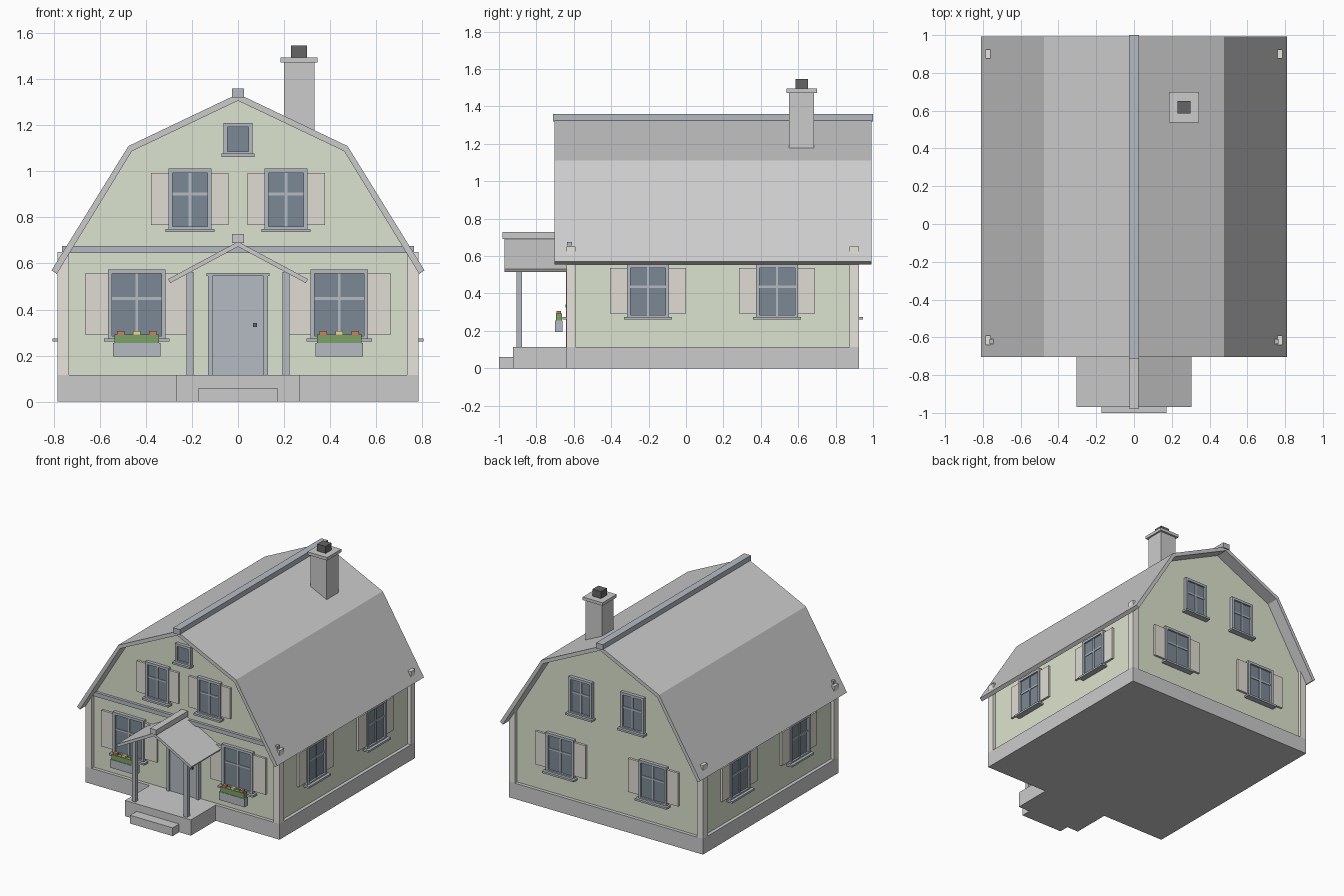
import bpy, bmesh, math
from mathutils import Matrix

if "Cube" in bpy.data.objects:
    bpy.data.objects.remove(bpy.data.objects["Cube"])


def mat(name, r, g, b):
    m = bpy.data.materials.new(name)
    m.diffuse_color = (r, g, b, 1)
    m.use_nodes = True
    m.node_tree.nodes["Principled BSDF"].inputs["Base Color"].default_value = m.diffuse_color
    return m


GREEN = mat("wall_green", 0.72, 0.77, 0.62)
SLATE = mat("slate_trim", 0.46, 0.50, 0.54)
GLASS = mat("dark_glass", 0.20, 0.25, 0.30)
BEIGE = mat("shutter_beige", 0.74, 0.72, 0.65)
CREAM = mat("corner_cream", 0.81, 0.78, 0.73)
BLACK = mat("black", 0.13, 0.13, 0.13)
LEAF = mat("leaf_green", 0.20, 0.36, 0.13)
RED = mat("flower_red", 0.68, 0.20, 0.12)
YELLOW = mat("flower_yellow", 0.90, 0.70, 0.30)


def finish(name, bm, material=None, matrix=None):
    bmesh.ops.recalc_face_normals(bm, faces=bm.faces[:])
    me = bpy.data.meshes.new(name)
    bm.to_mesh(me)
    bm.free()
    ob = bpy.data.objects.new(name, me)
    bpy.context.collection.objects.link(ob)
    if material:
        me.materials.append(material)
    if matrix:
        ob.matrix_world = matrix
    return ob


def box(name, x, y, z, material=None, matrix=None):
    """Box from (min, max) ranges along each axis."""
    bm = bmesh.new()
    bmesh.ops.create_cube(bm, size=1)
    for v in bm.verts:
        for i, (lo, hi) in enumerate((x, y, z)):
            v.co[i] = lo if v.co[i] < 0 else hi
    return finish(name, bm, material, matrix)


def prism(name, pts, y0, y1, material=None):
    """Extrude an x-z outline along y."""
    bm = bmesh.new()
    face = bm.faces.new([bm.verts.new((x, y0, z)) for x, z in pts])
    ext = bmesh.ops.extrude_face_region(bm, geom=[face])
    for v in ext["geom"]:
        if isinstance(v, bmesh.types.BMVert):
            v.co.y = y1
    return finish(name, bm, material)


def mirrored(half):
    """Right half outline, starting on the centre line, closed to a full one."""
    return half + [(-x, z) for x, z in reversed(half) if x > 0]


def shell(outer, inner):
    """Bent sheet outline; both curves run from the ridge to the right eave."""
    left = [(-x, z) for x, z in reversed(outer[1:])]
    left_in = [(-x, z) for x, z in inner[1:]]
    return left + outer + list(reversed(inner)) + left_in


# Wall frames: local -y points out of the wall
FRONT = Matrix.Translation((0, -0.615, 0))
BACK = Matrix.Translation((0, 0.90, 0)) @ Matrix.Rotation(math.pi, 4, 'Z')
RIGHT = Matrix.Translation((0.76, 0, 0)) @ Matrix.Rotation(math.pi / 2, 4, 'Z')
LEFT = Matrix.Translation((-0.76, 0, 0)) @ Matrix.Rotation(-math.pi / 2, 4, 'Z')


def window(name, wall, u, z0, w, h, shutters=True, bars=True):
    a, b, z1, t = u - w / 2, u + w / 2, z0 + h, 0.018
    out = (-0.025, 0.005)
    box(name + "_glass", (a + t, b - t), (-0.012, 0.005), (z0, z1 - t), GLASS, wall)
    for s, x in (("left", (a, a + t)), ("right", (b - t, b))):
        box(f"{name}_jamb_{s}", x, out, (z0, z1), SLATE, wall)
    box(name + "_head", (a + t, b - t), out, (z1 - t, z1), SLATE, wall)
    box(name + "_bottom_rail", (a + t, b - t), out, (z0, z0 + 0.01), SLATE, wall)
    box(name + "_sill", (u - w * 0.57, u + w * 0.57), (-0.045, 0.005),
        (z0 - 0.014, z0), SLATE, wall)
    if bars:
        zc = z0 + h * 0.58
        box(name + "_mullion", (u - 0.006, u + 0.006), (-0.018, 0), (z0, z1 - t), SLATE, wall)
        box(name + "_transom", (a + t, b - t), (-0.017, 0), (zc - 0.006, zc + 0.006), SLATE, wall)
    if shutters:
        for s, x in (("left", (a - 0.4 * w, a)), ("right", (b, b + 0.4 * w))):
            box(f"{name}_shutter_{s}", x, (-0.016, 0.005),
                (z0 + 0.018, z1 - 0.018), BEIGE, wall)


# House body
box("foundation", (-0.785, 0.785), (-0.64, 0.925), (0, 0.115))
prism("house_walls", mirrored([(0, 1.31), (0.463, 1.088), (0.76, 0.60), (0.76, 0.11)]),
      -0.615, 0.90, GREEN)
for sx in (-0.76, 0.76):
    for cy in (-0.615, 0.90):
        box("corner_board", (sx - 0.025, sx + 0.025), (cy - 0.025, cy + 0.025),
            (0.115, 0.65), CREAM)
box("front_band", (-0.765, 0.765), (-0.635, -0.61), (0.645, 0.675), SLATE)

# Gambrel roof and ridge
prism("gambrel_roof", shell([(0, 1.337), (0.476, 1.11), (0.81, 0.57)],
                            [(0, 1.307), (0.461, 1.088), (0.787, 0.555)]), -0.703, 0.992)
box("ridge_cap", (-0.027, 0.027), (-0.711, 1.0), (1.32, 1.36), SLATE)

# Chimney
box("chimney", (0.20, 0.332), (0.55, 0.685), (1.17, 1.475))
box("chimney_cap", (0.185, 0.345), (0.537, 0.70), (1.473, 1.495))
box("chimney_flue", (0.231, 0.30), (0.585, 0.652), (1.495, 1.546), BLACK)

# Windows on all four walls
for s in (-1, 1):
    window("front_lower_window", FRONT, s * 0.44, 0.274, 0.25, 0.30)
    window("front_upper_window", FRONT, s * 0.209, 0.75, 0.187, 0.262)
    window("back_lower_window", BACK, s * 0.375, 0.274, 0.225, 0.28)
    window("back_upper_window", BACK, s * 0.209, 0.75, 0.187, 0.262, shutters=False)
window("attic_window", FRONT, 0, 1.077, 0.126, 0.133, shutters=False, bars=False)
for y in (-0.203, 0.487):
    window("right_window", RIGHT, y, 0.274, 0.225, 0.28)
    window("left_window", LEFT, -y, 0.274, 0.225, 0.28)

# Flower boxes
for c in (-0.44, 0.44):
    box("flower_box", (c - 0.104, c + 0.104), (-0.70, -0.66), (0.195, 0.255), SLATE)
    box("foliage", (c - 0.096, c + 0.096), (-0.696, -0.664), (0.255, 0.292), LEAF)
    for dx, m in ((-0.07, RED), (0, YELLOW), (0.07, RED)):
        box("flower", (c + dx - 0.016, c + dx + 0.016), (-0.692, -0.668), (0.288, 0.307), m)

# Door
box("door", (-0.11, 0.11), (-0.63, -0.61), (0.115, 0.545), SLATE)
for s in (-1, 1):
    box("door_jamb", sorted((s * 0.11, s * 0.13)), (-0.642, -0.61), (0.115, 0.545), SLATE)
box("door_lintel", (-0.136, 0.136), (-0.645, -0.61), (0.545, 0.558), SLATE)
box("door_knob", (0.066, 0.082), (-0.645, -0.63), (0.325, 0.341), BLACK)

# Porch
box("porch_deck", (-0.267, 0.267), (-0.925, -0.64), (0, 0.115))
box("porch_step", (-0.172, 0.172), (-1.0, -0.925), (0, 0.06))
for c in (-0.209, 0.209):
    box("porch_post", (c - 0.015, c + 0.015), (-0.906, -0.876), (0.115, 0.562), SLATE)
prism("porch_roof", shell([(0, 0.695), (0.304, 0.532)], [(0, 0.673), (0.294, 0.515)]),
      -0.97, -0.61)
box("porch_ridge_cap", (-0.025, 0.025), (-0.98, -0.61), (0.69, 0.728))
